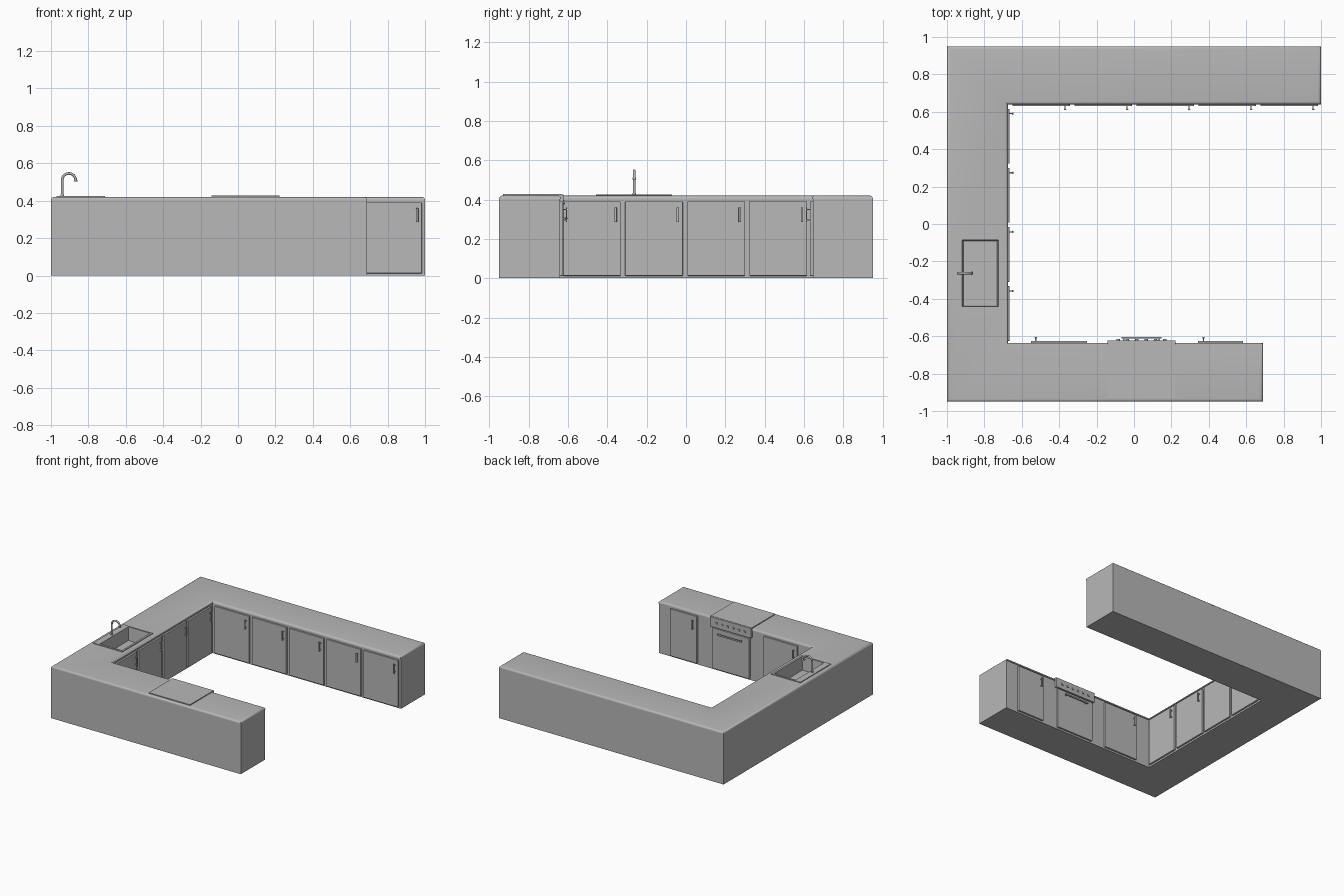
import bpy, bmesh, math
from mathutils import Matrix, Vector

cube = bpy.data.objects.get("Cube")
if cube:
    bpy.data.objects.remove(cube)

grey = bpy.data.materials.new("plain grey")
grey.use_nodes = True
COLOUR = (0.48, 0.48, 0.48, 1)
grey.diffuse_color = COLOUR
grey.node_tree.nodes["Principled BSDF"].inputs["Base Color"].default_value = COLOUR


def finish(name, bm, matrix=None, smooth=False):
    """Turn a bmesh into a grey object, optionally placed by a matrix."""
    if matrix:
        bm.transform(matrix)
    bmesh.ops.recalc_face_normals(bm, faces=bm.faces)
    mesh = bpy.data.meshes.new(name)
    bm.to_mesh(mesh)
    bm.free()
    mesh.materials.append(grey)
    obj = bpy.data.objects.new(name, mesh)
    bpy.context.collection.objects.link(obj)
    if smooth:
        bpy.ops.object.select_all(action='DESELECT')
        obj.select_set(True)
        bpy.context.view_layer.objects.active = obj
        bpy.ops.object.shade_smooth_by_angle(angle=math.radians(40))
    return obj


def box(name, x, y, z, matrix=None, bevel=0):
    """Box from (low, high) ranges on each axis."""
    bm = bmesh.new()
    bmesh.ops.create_cube(bm, size=1)
    for v in bm.verts:
        v.co = [r[0] if c < 0 else r[1] for c, r in zip(v.co, (x, y, z))]
    if bevel:
        bmesh.ops.bevel(bm, geom=bm.edges[:], offset=bevel, segments=2,
                        profile=0.5, affect='EDGES')
    return finish(name, bm, matrix)


def u_block(name, z, inset, round_top=0):
    """C-shaped run of units; inset pulls back the inner faces."""
    left, back, front = -0.675 - inset, 0.64 + inset, -0.635 - inset
    outline = [(-1, -0.95), (0.69, -0.95), (0.69, front), (left, front),
               (left, back), (1, back), (1, 0.95), (-1, 0.95)]
    bm = bmesh.new()
    face = bm.faces.new([bm.verts.new((px, py, z[0])) for px, py in outline])
    ext = bmesh.ops.extrude_face_region(bm, geom=[face])
    top = [v for v in ext["geom"] if isinstance(v, bmesh.types.BMVert)]
    bmesh.ops.translate(bm, verts=top, vec=(0, 0, z[1] - z[0]))
    if round_top:
        bmesh.ops.recalc_face_normals(bm, faces=bm.faces)
        edges = [e for e in bm.edges if all(v in top for v in e.verts)]
        bmesh.ops.bevel(bm, geom=edges, offset=round_top, segments=5,
                        profile=0.5, affect='EDGES')
    return finish(name, bm, smooth=round_top > 0)


# Cabinet carcass, worktop and sink rim
carcass = u_block("cabinet_carcass", (0, 0.402), 0.006)
worktop = u_block("worktop", (0.402, 0.42), 0, 0.016)
rim = box("sink_rim", (-0.97, -0.71), (-0.457, -0.07), (0.419, 0.426))

# Tapered basin cut through rim, worktop and carcass
bm = bmesh.new()
bmesh.ops.create_cube(bm, size=1)
for v in bm.verts:
    taper = 0.008 if v.co.z < 0 else 0
    v.co = (-0.822 + v.co.x * 2 * (0.098 - taper),
            -0.263 + v.co.y * 2 * (0.18 - taper),
            0.32 if v.co.z < 0 else 0.45)
cutter = finish("basin_cutter", bm)
cutter.hide_render = True
for obj in (carcass, worktop, rim):
    mod = obj.modifiers.new("basin", 'BOOLEAN')
    mod.operation = 'DIFFERENCE'
    mod.solver = 'EXACT'
    mod.object = cutter
    bpy.context.view_layer.objects.active = obj
    bpy.ops.object.modifier_apply(modifier=mod.name)
bpy.data.objects.remove(cutter)


# Tap: riser with a half-circle spout
def tube(name, points, radius):
    curve = bpy.data.curves.new(name, 'CURVE')
    curve.dimensions = '3D'
    curve.bevel_depth = radius
    curve.bevel_resolution = 3
    curve.use_fill_caps = True
    spline = curve.splines.new('POLY')
    spline.points.add(len(points) - 1)
    for p, co in zip(spline.points, points):
        p.co = (*co, 1)
    spline.use_smooth = True
    curve.materials.append(grey)
    obj = bpy.data.objects.new(name, curve)
    bpy.context.collection.objects.link(obj)


TAP_Y = -0.263
arc = [(-0.904 - 0.036 * math.cos(a), TAP_Y, 0.51 + 0.036 * math.sin(a))
       for a in (math.pi * i / 12 for i in range(13))]
tube("tap_spout", [(-0.94, TAP_Y, 0.42)] + arc, 0.007)
tube("tap_nozzle", [(-0.868, TAP_Y, 0.512), (-0.868, TAP_Y, 0.503)], 0.009)
tube("tap_base", [(-0.94, TAP_Y, 0.42), (-0.94, TAP_Y, 0.432)], 0.01)


# Fronts are built in a local frame: x along the run, -y outwards
def facing(origin, angle):
    return Matrix.Translation(Vector(origin)) @ Matrix.Rotation(angle, 4, 'Z')


def door(name, a, b, handle, place):
    box(name, (a, b), (-0.014, 0.002), (0.012, 0.39), place, 0.003)
    box(name + "_handle", (handle - 0.006, handle + 0.006), (-0.034, -0.028),
        (0.285, 0.36), place, 0.0015)
    for z in (0.295, 0.35):
        box(name + "_handle_post", (handle - 0.003, handle + 0.003),
            (-0.029, -0.013), (z - 0.003, z + 0.003), place)


# Back run: five doors
back = facing((0, 0.644, 0), 0)
for i in range(5):
    x = -0.65 + 0.3315 * i
    door("back_door", x, x + 0.307, x + 0.282, back)

# Side run: four doors
side = facing((-0.679, 0, 0), math.pi / 2)
for i in range(4):
    y = -0.625 + 0.316 * i
    door("side_door", y, y + 0.293, y + 0.267, side)

# Front run: two doors either side of the oven
front = facing((0, -0.639, 0), math.pi)
door("front_left_door", 0.25, 0.552, 0.525, front)
door("front_right_door", -0.583, -0.342, -0.372, front)

# Oven with hob plate, control panel, knobs and bar handle
box("hob_plate", (-0.143, 0.223), (-0.93, -0.632), (0.418, 0.427))
box("oven_panel", (-0.223, 0.143), (-0.016, 0.01), (0.345, 0.425), front, 0.003)
box("oven_door", (-0.205, 0.125), (-0.014, 0.002), (0.012, 0.338), front, 0.003)
box("oven_handle", (-0.148, 0.068), (-0.036, -0.027), (0.298, 0.31), front, 0.002)
for x in (-0.135, 0.055):
    box("oven_handle_post", (x - 0.005, x + 0.005), (-0.029, -0.012),
        (0.3, 0.308), front)
for i in range(6):
    bm = bmesh.new()
    bmesh.ops.create_cone(bm, cap_ends=True, segments=16, radius1=0.01,
                          radius2=0.009, depth=0.008)
    spot = Matrix.Translation((-0.165 + 0.05 * i, -0.019, 0.385))
    finish("oven_knob", bm, front @ spot @ Matrix.Rotation(math.pi / 2, 4, 'X'), True)
